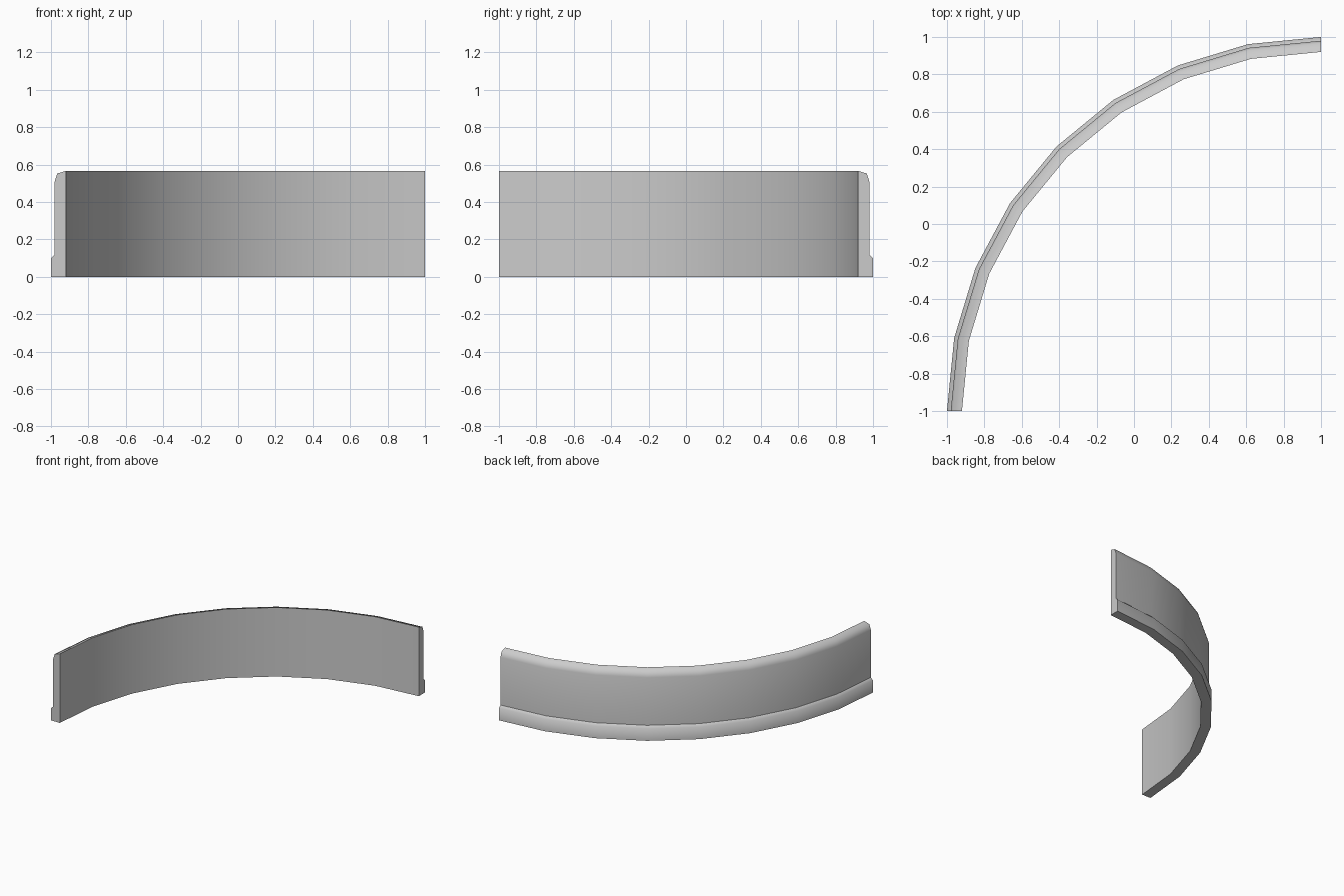
import bpy, bmesh
from math import sin, cos, pi, radians

cube = bpy.data.objects.get("Cube")
if cube:
    bpy.data.objects.remove(cube, do_unlink=True)

# Pale grey material
grey = bpy.data.materials.new("pale_grey")
grey.use_nodes = True
colour = (0.6, 0.6, 0.6, 1)
grey.diffuse_color = colour
grey.node_tree.nodes["Principled BSDF"].inputs["Base Color"].default_value = colour

SEGMENTS = 8
LEDGE_TOP = 0.118
# Wall cross-section: (radius, height), with a foot ledge and rounded top
profile = [(1.92, 0), (2, 0), (2, 0.1), (1.98, LEDGE_TOP),
           (1.98, 0.51), (1.967, 0.552), (1.92, 0.567)]

# Sweep the cross-section through a quarter turn about the corner
bm = bmesh.new()
rings = []
for i in range(SEGMENTS + 1):
    a = pi / 2 * i / SEGMENTS
    rings.append([bm.verts.new((1 - r * cos(a), -1 + r * sin(a), z))
                  for r, z in profile])
n = len(profile)
for a, b in zip(rings, rings[1:]):
    for j in range(n):
        k = (j + 1) % n
        bm.faces.new((a[j], a[k], b[k], b[j]))
bm.faces.new(rings[0])
bm.faces.new(rings[-1])
bmesh.ops.recalc_face_normals(bm, faces=bm.faces)

mesh = bpy.data.meshes.new("curved_wall")
bm.to_mesh(mesh)
bm.free()
mesh.materials.append(grey)
wall = bpy.data.objects.new("curved_wall", mesh)
bpy.context.collection.objects.link(wall)

# Smooth around the curve, crisp at the ends, rims and ledge crease
bpy.ops.object.select_all(action='DESELECT')
wall.select_set(True)
bpy.context.view_layer.objects.active = wall
bpy.ops.object.shade_smooth_by_angle(angle=radians(60))
for e in mesh.edges:
    if all(abs(mesh.vertices[v].co.z - LEDGE_TOP) < 0.001 for v in e.vertices):
        e.use_edge_sharp = True
